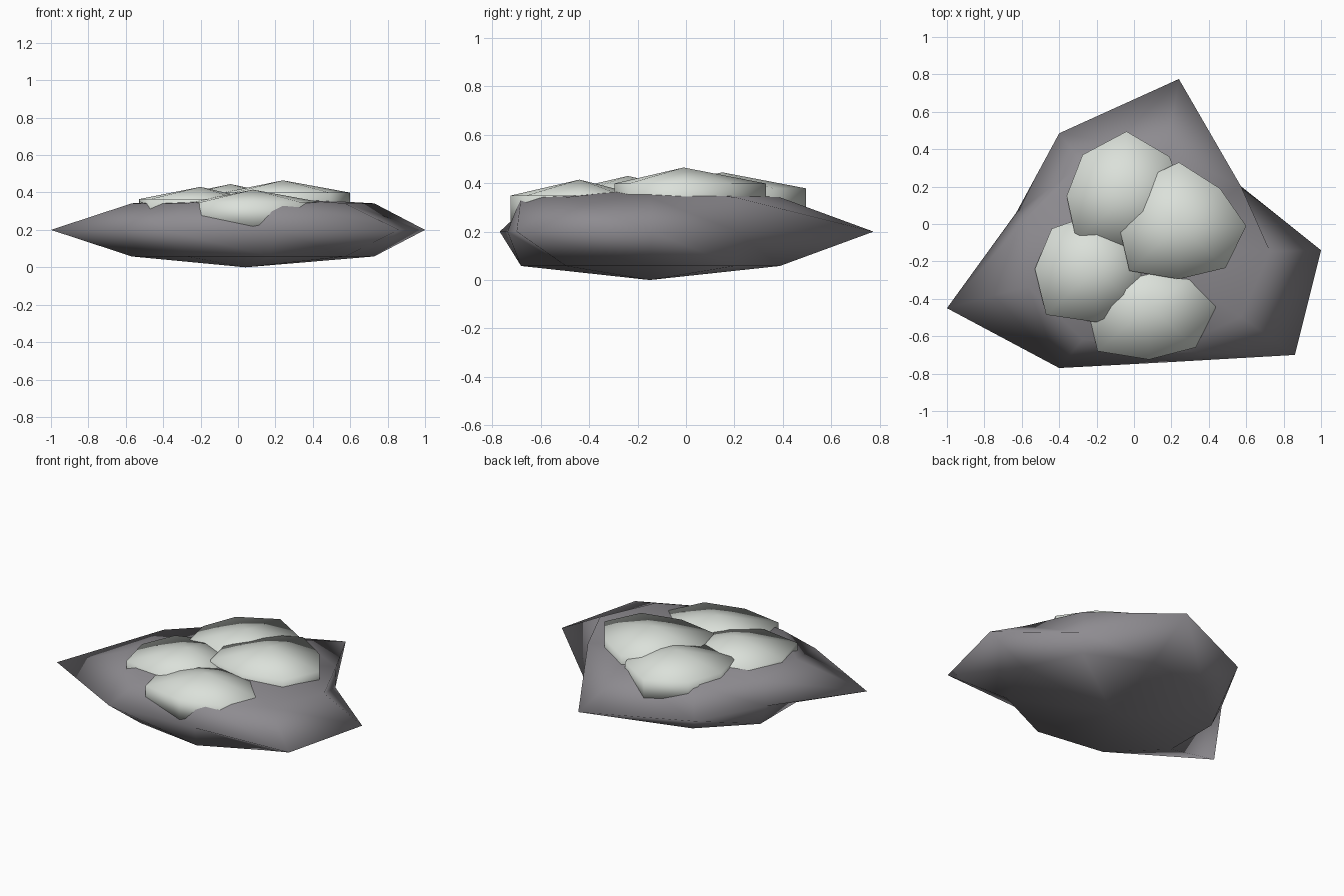
import bpy, bmesh, math

if "Cube" in bpy.data.objects:
    bpy.data.objects.remove(bpy.data.objects["Cube"])


def material(name, rgb):
    m = bpy.data.materials.new(name)
    m.diffuse_color = (*rgb, 1)
    m.use_nodes = True
    m.node_tree.nodes["Principled BSDF"].inputs["Base Color"].default_value = m.diffuse_color
    return m


def lofted(name, rings, bottom, top, mat):
    """Stack rings of points, closing each end with a fan to a point."""
    bm = bmesh.new()
    loops = [[bm.verts.new(p) for p in ring] for ring in rings]
    low, high = bm.verts.new(bottom), bm.verts.new(top)
    n = len(loops[0])
    for i in range(n):
        j = (i + 1) % n
        for a, b in zip(loops, loops[1:]):
            bm.faces.new((a[i], a[j], b[i]))
            bm.faces.new((a[j], b[j], b[i]))
        bm.faces.new((low, loops[0][j], loops[0][i]))
        bm.faces.new((high, loops[-1][i], loops[-1][j]))
    bmesh.ops.recalc_face_normals(bm, faces=bm.faces)
    for f in bm.faces:
        f.smooth = True
    mesh = bpy.data.meshes.new(name)
    bm.to_mesh(mesh)
    bm.free()
    mesh.materials.append(mat)
    obj = bpy.data.objects.new(name, mesh)
    bpy.context.collection.objects.link(obj)
    return obj


stone = material("dark_stone", (0.27, 0.26, 0.28))
pale = material("pale_stone", (0.71, 0.75, 0.70))

# Rock slab: jagged nine-point waist between two regular rings
waist = [(1.0, -0.14), (0.56, 0.21), (0.24, 0.775), (-0.40, 0.485), (-0.63, 0.06),
         (-1.0, -0.45), (-0.40, -0.77), (0.20, -0.738), (0.86, -0.70)]


def slab_ring(z):
    return [(0.06 + 0.668 * math.cos(math.radians(40 * i)),
             -0.147 + 0.543 * math.sin(math.radians(40 * i)), z) for i in range(9)]


lofted("rock_slab",
       [slab_ring(0.058), [(x, y, 0.2) for x, y in waist], slab_ring(0.342)],
       (0.04, -0.15, 0), (0.04, -0.15, 0.38), stone)

# Four overlapping domed plates: apex, then eight rim points
plates = {
    "right_plate": ((0.24, -0.01, 0.465),
                    [(0.60, -0.01), (0.46, 0.19), (0.24, 0.33), (0.01, 0.22),
                     (-0.08, -0.01), (-0.025, -0.25), (0.24, -0.295), (0.49, -0.235)]),
    "back_plate": ((-0.04, 0.15, 0.445),
                   [(0.27, 0.15), (0.19, 0.36), (-0.04, 0.495), (-0.275, 0.37),
                    (-0.36, 0.15), (-0.31, -0.08), (-0.04, -0.14), (0.18, -0.06)]),
    "left_plate": ((-0.20, -0.24, 0.43),
                   [(0.08, -0.24), (0.0, -0.06), (-0.20, 0.06), (-0.44, -0.025),
                    (-0.53, -0.24), (-0.47, -0.485), (-0.20, -0.525), (0.0, -0.43)]),
    "front_plate": ((0.08, -0.44, 0.415),
                    [(0.44, -0.44), (0.35, -0.26), (0.08, -0.18), (-0.17, -0.26),
                     (-0.25, -0.44), (-0.195, -0.68), (0.08, -0.725), (0.33, -0.66)]),
}
for name, ((ax, ay, az), rim) in plates.items():
    lofted(name,
           [[(x, y, az - 0.2) for x, y in rim], [(x, y, az - 0.066) for x, y in rim]],
           (ax, ay, az - 0.2), (ax, ay, az), pale)
